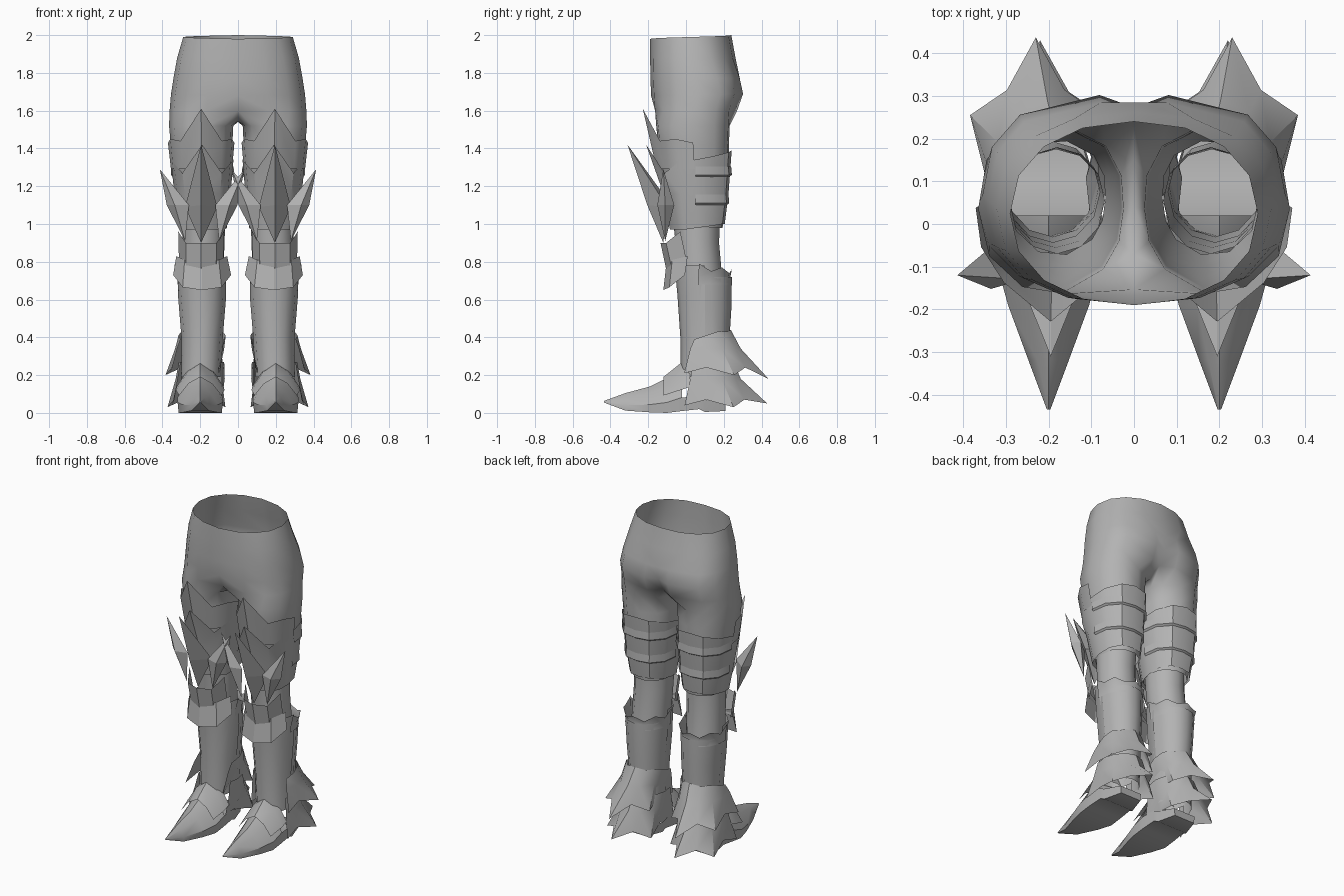
import bpy, bmesh, math

steel = bpy.data.materials.new("grey_steel")
steel.diffuse_color = (0.45, 0.45, 0.45, 1)


def build(name, verts, faces, angle=35, merge=False):
    """One leg part, mirrored to the other leg."""
    mesh = bpy.data.meshes.new(name)
    mesh.from_pydata(verts, [], faces)
    bm = bmesh.new()
    bm.from_mesh(mesh)
    bmesh.ops.recalc_face_normals(bm, faces=bm.faces)
    bm.to_mesh(mesh)
    bm.free()
    mesh.materials.append(steel)
    ob = bpy.data.objects.new(name, mesh)
    bpy.context.collection.objects.link(ob)
    mod = ob.modifiers.new("mirror", 'MIRROR')
    mod.use_mirror_merge = merge
    if angle:
        bpy.ops.object.select_all(action='DESELECT')
        bpy.context.view_layer.objects.active = ob
        ob.select_set(True)
        bpy.ops.object.shade_smooth_by_angle(angle=math.radians(angle))
    return ob


def grid(rows, closed):
    """Quads between equal-length rows of points."""
    n = len(rows[0])
    verts = [p for r in rows for p in r]
    faces = []
    for i in range(len(rows) - 1):
        for j in range(n if closed else n - 1):
            k = (j + 1) % n
            faces.append((i * n + j, i * n + k, (i + 1) * n + k, (i + 1) * n + j))
    return verts, faces


def square(cols):
    """Radial factors that push the back diagonals out a little."""
    return [1 + (0.07 if math.cos(math.radians(d)) < 0 else 0.02)
            * abs(math.sin(math.radians(2 * d))) for d in cols]


def ring(cols, cx, cy, rx, ry, zs, ks=None):
    """Points around a leg: 0 degrees is the front, 90 the outer side."""
    out = []
    for i, d in enumerate(cols):
        a = math.radians(d)
        z = zs[i] if isinstance(zs, (list, tuple)) else zs
        k = ks[i] if ks else 1
        out.append((cx + rx * k * math.sin(a), cy - ry * k * math.cos(a), z))
    return out


def shell(name, cols, rows, closed=False, angle=35):
    return build(name, *grid([ring(cols, *r) for r in rows], closed), angle)


# Trousers: half pelvis outline flowing into a thigh ring
def pelvis_row(z_front, z_back, w, yf, yb, cleft_f=0, cleft_b=0, p=0.82):
    pts = []
    for i in range(9):
        a = math.pi * i / 8
        s, c = math.sin(a) if 0 < i < 8 else 0, math.cos(a)
        x = w * s ** p
        if i == 7 and cleft_b:
            x *= 0.5      # buttock peak beside the cleft
        y = (yf + yb) / 2 - (yb - yf) / 2 * math.copysign(abs(c) ** p, c)
        y += cleft_f if i == 0 else -cleft_b if i == 8 else 0
        pts.append((x, y, z_front + (z_back - z_front) * i / 8))
    return pts


pelvis = [
    pelvis_row(1.98, 2.0, 0.29, -0.19, 0.24, p=0.92),
    pelvis_row(1.88, 1.88, 0.322, -0.19, 0.262, p=0.87),
    pelvis_row(1.77, 1.77, 0.342, -0.188, 0.3, 0, 0.015),
    pelvis_row(1.68, 1.69, 0.355, -0.185, 0.318, 0, 0.045),
    pelvis_row(1.60, 1.60, 0.362, -0.178, 0.285, 0.025, 0.06),
]
verts, faces = grid(pelvis, False)
thigh_cols = [-45 + 33.75 * i for i in range(9)] + [247.5, 270, 292.5]
crotch = len(verts)
verts += [(0, 0.15, 1.55), (0, 0.04, 1.54), (0, -0.07, 1.545)]
thigh_base = len(verts)
thighs = [(0.195, 0.035, 0.17, 0.195, 1.52), (0.193, 0.038, 0.163, 0.188, 1.42),
          (0.19, 0.045, 0.153, 0.178, 1.3),
          (0.185, 0.055, 0.133, 0.153, 1.12), (0.18, 0.06, 0.113, 0.133, 0.98)]
tv, tf = grid([ring(thigh_cols, *r, square(thigh_cols)) for r in thighs], True)
verts += tv
faces += [tuple(i + thigh_base for i in f) for f in tf]
upper = list(range(crotch - 9, crotch + 3))
for j in range(12):
    k = (j + 1) % 12
    faces.append((upper[j], upper[k], thigh_base + k, thigh_base + j))
build("trousers", verts, faces, 60, True)

# Thigh plates with a pointed front
shell("upper_thigh_plate", [-92, -68, -40, 0, 40, 68, 92], [
    (0.195, 0.03, 0.176, 0.225, [1.43, 1.45, 1.44, 1.61, 1.44, 1.45, 1.43],
     [1, 1, 0.97, 1.15, 0.97, 1, 1]),
    (0.193, 0.04, 0.162, 0.195, 1.29)])
sleeve = [0, 38, 62, 90, 120, 150, 180, 210, 240, 270, 298, 322]
sq = square(sleeve)
shell("lower_thigh_sleeve", sleeve, [
    (0.19, 0.045, 0.166, 0.197,
     [1.42, 1.27, 1.32, 1.34, 1.36, 1.38, 1.39, 1.38, 1.36, 1.34, 1.32, 1.27],
     [1.3] + sq[1:]),
    (0.188, 0.053, 0.149, 0.172, 1.16, sq),
    (0.183, 0.06, 0.124, 0.145,
     [0.97] * 3 + [0.98, 0.99, 1, 1, 1, 0.99, 0.98] + [0.97] * 2, sq)],
    True)

# Straps behind the thigh, flaring slightly at the bottom
for name, z, r in (("upper_strap", 1.25, 0.161), ("lower_strap", 1.1, 0.147)):
    shell(name, sleeve[3:10], [
        (0.188, 0.05, r + 0.004, r + 0.028, z + 0.055, sq[3:10]),
        (0.188, 0.05, r + 0.006, r + 0.032, z + 0.01, sq[3:10]),
        (0.188, 0.05, r - 0.003, r + 0.018, z, sq[3:10])])


# Knee spikes: faceted shards
def spike(name, base, left, ridge, right, back, tip):
    mid = [left, ridge, right, back]
    f = []
    for i in range(4):
        j = (i + 1) % 4
        f += [(0, 1 + i, 1 + j), (5, 1 + j, 1 + i)]
    build(name, [base] + mid + [tip], f, 0)


spike("centre_knee_spike", (0.195, -0.12, 0.9), (0.11, -0.1, 1.09), (0.195, -0.205, 1.1),
      (0.28, -0.1, 1.09), (0.195, -0.1, 1.13), (0.195, -0.31, 1.42))
for name, s in (("outer_knee_spike", 1), ("inner_knee_spike", -1)):
    pts = [(0.09, -0.11, 0.91), (0.07, -0.13, 1.1), (0.145, -0.152, 1.1),
           (0.187, -0.11, 1.1), (0.155, -0.062, 1.1), (0.224, -0.12, 1.29)]
    spike(name, *[(0.19 + s * x, y, z) for x, y, z in pts])

# Knee: inner tube and two overlapping bands
around = [30 * i for i in range(12)]
shell("knee_tube", around, [
    (0.18, 0.055, 0.112, 0.125, 1.03), (0.183, 0.06, 0.112, 0.115, 0.9),
    (0.19, 0.075, 0.11, 0.118, 0.7)], True, 60)
front = [-85, -42, 0, 42, 85]
shell("upper_knee_band", front, [
    (0.195, -0.02, 0.122, 0.115, [0.96, 0.9, 0.9, 0.9, 0.96]),
    (0.195, 0.015, 0.118, 0.12, [0.8, 0.76, 0.76, 0.76, 0.8])])
shell("lower_knee_band", front, [
    (0.192, 0.02, 0.135, 0.125, [0.83, 0.81, 0.78, 0.81, 0.83]),
    (0.19, 0.005, 0.154, 0.125, [0.73, 0.665, 0.65, 0.665, 0.73])], angle=25)

# Boot shaft, front guard and calf cuff
shell("boot_shaft", [80, 105, 130, 155, 180, 205, 230, 255, 280], [
    (0.193, 0.095, 0.128, 0.148, 0.72), (0.19, 0.1, 0.118, 0.14, 0.55),
    (0.188, 0.105, 0.108, 0.127, 0.42), (0.195, 0.1, 0.11, 0.125, 0.12)], False, 60)
shell("shin_guard", [-95, -60, -30, 0, 30, 60, 95], [
    (0.192, 0.085, 0.13, 0.145, 0.78), (0.19, 0.09, 0.128, 0.135, 0.62),
    (0.19, 0.09, 0.11, 0.12, 0.4), (0.197, 0.08, 0.104, 0.108, 0.19)], angle=60)
shell("calf_cuff", [80, 105, 130, 155, 180, 205, 230, 255, 280], [
    (0.193, 0.09, 0.13, 0.152, 0.68), (0.193, 0.09, 0.131, 0.145, 0.72),
    (0.193, 0.095, 0.145, 0.148, [0.79, 0.75, 0.77, 0.74, 0.76, 0.74, 0.77, 0.75, 0.79])])

# Jagged flared skirts behind the ankle
flare = [66, 92, 118, 149, 180, 211, 242, 268, 294]
jag = [0.8, 0.66, 0.98, 0.74, 1, 0.74, 0.98, 0.66, 0.8]
shell("upper_ankle_flare", flare, [
    (0.19, 0.1, 0.125, 0.137, [0.39, 0.41, 0.43, 0.43, 0.44, 0.43, 0.43, 0.41, 0.39]),
    (0.203, 0.1, 0.13, 0.19, 0.34),
    (0.23, 0.1, 0.178, 0.337, [0.21, 0.24, 0.2, 0.24, 0.18, 0.24, 0.2, 0.24, 0.21], jag)])
shell("lower_ankle_flare", flare, [
    (0.193, 0.1, 0.12, 0.15, 0.27), (0.2, 0.1, 0.13, 0.19, 0.18),
    (0.22, 0.1, 0.177, 0.33, [0.04, 0.07, 0.03, 0.07, 0.05, 0.07, 0.03, 0.07, 0.04], jag)])


# Foot: ridged sections from toe to heel, open on top inside the shaft
def foot_row(y, w, top, bottom):
    h = top - bottom
    return [(0.2 + w * a, y, bottom + h * b) for a, b in
            ((-0.95, 0), (-1, 0.3), (-0.55, 0.75), (0, 1), (0.55, 0.75), (1, 0.3), (0.95, 0))]


rows = [foot_row(*r) for r in (
    (-0.435, 0.004, 0.063, 0.055), (-0.32, 0.047, 0.105, 0.012), (-0.19, 0.095, 0.14, 0.003),
    (-0.1, 0.12, 0.185, 0), (-0.02, 0.12, 0.25, 0.01), (0.07, 0.115, 0.24, 0.02),
    (0.1, 0.11, 0.22, 0.005), (0.21, 0.075, 0.16, 0.01))]
verts, faces = grid(rows, True)
faces = [f for f in faces if f[0] < 28 or f[0] % 7 in (0, 5, 6)]
last = len(verts) - 7
faces += [tuple(range(7)), (last, last + 1, last + 5, last + 6)]
build("foot", verts, faces, 35)

# Instep plate over the ankle joint
build("instep_plate", *grid([foot_row(*r)[1:6] for r in (
    (-0.12, 0.112, 0.19, 0.05), (-0.03, 0.128, 0.262, 0.06), (0.02, 0.126, 0.27, 0.08))], False))
